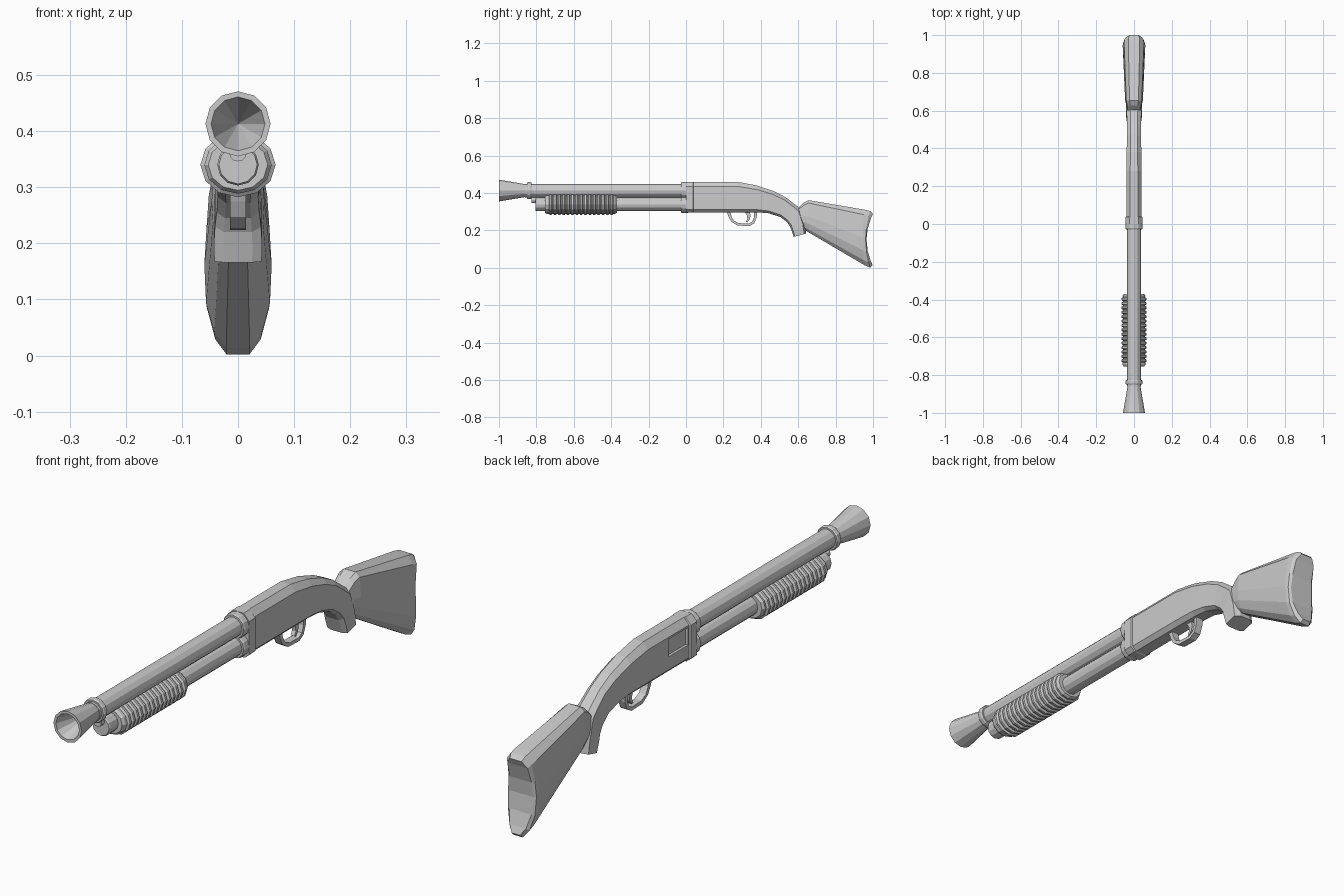
import bpy, bmesh, math


def finish(name, bm):
    bmesh.ops.recalc_face_normals(bm, faces=bm.faces)
    me = bpy.data.meshes.new(name)
    bm.to_mesh(me)
    bm.free()
    ob = bpy.data.objects.new(name, me)
    bpy.context.collection.objects.link(ob)
    return ob


def lathe(name, profile, z, sx=1.0, sz=1.0, n=12):
    """Turn (y, radius) pairs around an axis parallel to y at height z."""
    bm = bmesh.new()
    rings = []
    for y, r in profile:
        if r == 0:
            rings.append([bm.verts.new((0, y, z))] * n)
        else:
            rings.append([bm.verts.new((r * sx * math.sin(2 * math.pi * i / n), y,
                                        z + r * sz * math.cos(2 * math.pi * i / n)))
                          for i in range(n)])
    for a, b in zip(rings, rings[1:]):
        for i in range(n):
            j = (i + 1) % n
            bm.faces.new(list(dict.fromkeys((a[i], a[j], b[j], b[i]))))
    return finish(name, bm)


def loft(name, half, sections):
    """half: (width factor, t) from top to bottom.
    sections: top y, top z, bottom y, bottom z, half width, hollow depth."""
    bm = bmesh.new()
    rings = []
    for y0, z0, y1, z1, w, hollow in sections:
        pts = [(f * w, y0 + (y1 - y0) * t - hollow * 4 * t * (1 - t), z0 + (z1 - z0) * t)
               for f, t in half]
        pts += [(-x, y, z) for x, y, z in reversed(pts)]
        rings.append([bm.verts.new(p) for p in pts])
    n = len(half) * 2
    for a, b in zip(rings, rings[1:]):
        for i in range(n):
            j = (i + 1) % n
            bm.faces.new((a[i], a[j], b[j], b[i]))
    for r in (rings[0], rings[-1]):
        for i in range(len(half) - 1):
            bm.faces.new((r[i], r[i + 1], r[n - 2 - i], r[n - 1 - i]))
    return finish(name, bm)


BARREL_Z, TUBE_Z = 0.413, 0.34

# Barrel, flared muzzle with conical bore, and retaining ring
lathe("barrel", [(-0.86, 0), (-0.86, 0.036), (0.02, 0.036), (0.02, 0)], BARREL_Z)
lathe("muzzle_flare", [(-0.86, 0), (-1.0, 0.048), (-1.0, 0.058), (-0.845, 0.032),
                       (-0.845, 0)], BARREL_Z)
lathe("muzzle_ring", [(-0.85, 0), (-0.85, 0.042), (-0.845, 0.045), (-0.832, 0.045),
                      (-0.827, 0.042), (-0.827, 0)], BARREL_Z)
lathe("tube_lug", [(-0.825, 0), (-0.825, 0.016), (-0.79, 0.016), (-0.79, 0)], 0.362)

# Magazine tube below the barrel
lathe("magazine_tube", [(-0.805, 0), (-0.805, 0.034), (-0.80, 0.037), (-0.74, 0.037),
                        (-0.74, 0.036), (0.02, 0.036), (0.02, 0)], TUBE_Z)

# Ribbed pump grip, slightly wider than tall
ribs = [(-0.755, 0), (-0.755, 0.053), (-0.745, 0.060), (-0.735, 0.060)]
count, start, pitch = 15, -0.733, 0.0233
for i in range(count):
    y = start + i * pitch
    ribs += [(y, 0.059), (y + 0.005, 0.067), (y + 0.014, 0.067), (y + 0.019, 0.059)]
ribs += [(-0.38, 0.060), (-0.37, 0.053), (-0.37, 0)]
lathe("pump_grip", ribs, TUBE_Z, sz=0.86)

# Collars where barrel and tube meet the receiver
for name, z in (("barrel_collar", BARREL_Z), ("tube_collar", TUBE_Z)):
    lathe(name, [(-0.028, 0), (-0.028, 0.043), (-0.022, 0.046), (0.01, 0.046), (0.01, 0)], z)

# Receiver curving down into the short pistol grip
receiver = loft("receiver", [(0.5, 0), (1, 0.15), (1, 0.9), (0.6, 1)], [
    (0.0, 0.459, 0.0, 0.295, 0.046, 0),
    (0.037, 0.459, 0.037, 0.295, 0.046, 0),
    (0.04, 0.459, 0.04, 0.297, 0.040, 0),
    (0.28, 0.459, 0.28, 0.297, 0.040, 0),
    (0.38, 0.440, 0.38, 0.297, 0.039, 0),
    (0.47, 0.410, 0.44, 0.292, 0.037, 0),
    (0.53, 0.379, 0.505, 0.272, 0.036, 0),
    (0.575, 0.345, 0.54, 0.245, 0.038, 0),
    (0.61, 0.318, 0.557, 0.220, 0.041, 0),
    (0.635, 0.240, 0.566, 0.195, 0.043, 0),
    (0.642, 0.183, 0.576, 0.166, 0.042, 0),
])

# Ejection port cut into the left side
bpy.ops.mesh.primitive_cube_add(size=1, location=(-0.045, 0.103, 0.395))
cutter = bpy.context.object
cutter.name = "port_cutter"
cutter.scale = (0.03, 0.115, 0.065)
cutter.hide_render = True
cut = receiver.modifiers.new("port", 'BOOLEAN')
cut.operation, cut.object, cut.solver = 'DIFFERENCE', cutter, 'EXACT'
bpy.context.view_layer.objects.active = receiver
bpy.ops.object.modifier_apply(modifier=cut.name)
bpy.data.objects.remove(cutter)

# Shoulder stock with hollowed butt
loft("stock", [(0.5, 0), (0.87, 0.09), (0.94, 0.3), (1, 0.5), (0.95, 0.73), (0.7, 0.91), (0.35, 1)], [
    (0.598, 0.318, 0.61, 0.215, 0.038, 0),
    (0.628, 0.348, 0.635, 0.203, 0.042, 0),
    (0.655, 0.362, 0.655, 0.190, 0.047, 0),
    (0.955, 0.311, 0.955, 0.014, 0.060, 0.01),
    (0.985, 0.304, 0.985, 0.002, 0.058, 0.025),
    (1.0, 0.290, 0.998, 0.014, 0.048, 0.034),
])

# Trigger guard and trigger: flat bars swept along a path
bar = [(1, 0), (1, 1)]
guard = [(0.215, 0.305, 0.237, 0.305), (0.227, 0.275, 0.243, 0.275), (0.242, 0.247, 0.255, 0.253),
         (0.275, 0.226, 0.281, 0.239), (0.34, 0.224, 0.336, 0.237), (0.365, 0.238, 0.355, 0.248),
         (0.378, 0.27, 0.364, 0.272), (0.38, 0.305, 0.363, 0.305)]
loft("trigger_guard", bar, [(*p, 0.014, 0) for p in guard])
trigger = [(0.31, 0.305, 0.34, 0.305), (0.326, 0.28, 0.345, 0.28),
           (0.328, 0.262, 0.341, 0.260), (0.32, 0.247, 0.328, 0.243)]
loft("trigger", bar, [(*p, 0.008, 0) for p in trigger])
